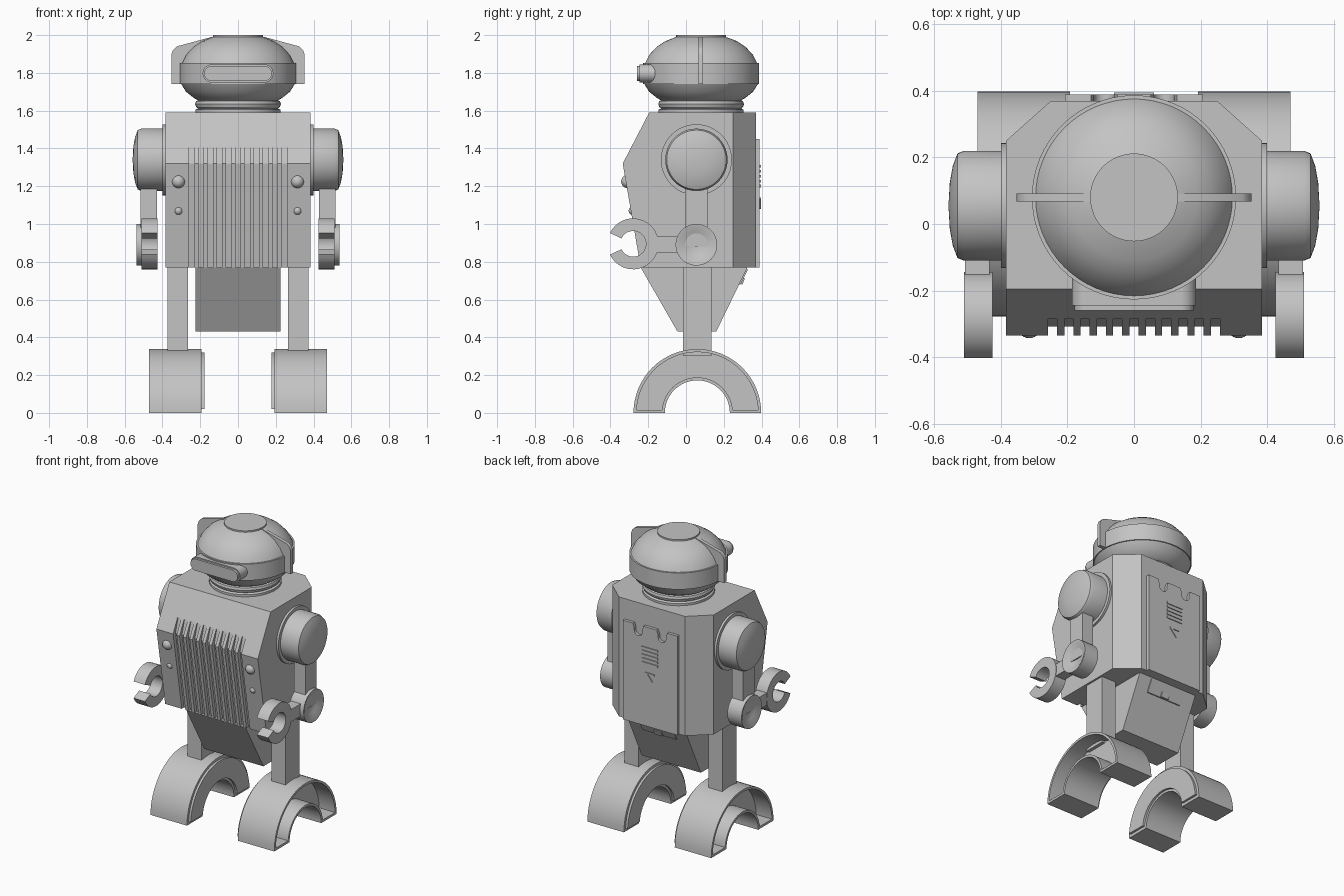
import bpy, bmesh
from math import sin, cos, pi, radians
from mathutils import Vector

cube = bpy.data.objects.get("Cube")
if cube:
    bpy.data.objects.remove(cube, do_unlink=True)

grey = bpy.data.materials.new("plain_grey")
grey.use_nodes = True
grey.diffuse_color = (0.55, 0.55, 0.55, 1)
grey.node_tree.nodes["Principled BSDF"].inputs["Base Color"].default_value = (0.55, 0.55, 0.55, 1)


def finish(name, bm, mirror=False, smooth=True):
    """Turn a bmesh into a named object, optionally mirrored across x."""
    bmesh.ops.recalc_face_normals(bm, faces=bm.faces)
    mesh = bpy.data.meshes.new(name)
    bm.to_mesh(mesh)
    bm.free()
    mesh.materials.append(grey)
    obj = bpy.data.objects.new(name, mesh)
    bpy.context.collection.objects.link(obj)
    if smooth:
        bpy.ops.object.select_all(action='DESELECT')
        obj.select_set(True)
        bpy.context.view_layer.objects.active = obj
        bpy.ops.object.shade_smooth_by_angle(angle=radians(30))
    if mirror:
        obj.modifiers.new("mirror", 'MIRROR').use_mirror_merge = False
    return obj


def add_prism(bm, axis, outline, lo, hi):
    """Extrude an outline: (y, z) points along x, or (x, z) points along y."""
    def place(p, d):
        return (d, p[0], p[1]) if axis == 'x' else (p[0], d, p[1])
    near = [bm.verts.new(place(p, lo)) for p in outline]
    far = [bm.verts.new(place(p, hi)) for p in outline]
    bm.faces.new(near)
    end = bm.faces.new(far)
    n = len(outline)
    for i in range(n):
        j = (i + 1) % n
        bm.faces.new((near[i], near[j], far[j], far[i]))
    return end


def prism(name, axis, outline, lo, hi, mirror=False):
    bm = bmesh.new()
    add_prism(bm, axis, outline, lo, hi)
    return finish(name, bm, mirror)


def rect(a0, a1, b0, b1):
    return [(a0, b0), (a1, b0), (a1, b1), (a0, b1)]


def arc(ca, cb, r, a0, a1, n=24):
    angles = [radians(a0 + (a1 - a0) * i / n) for i in range(n + 1)]
    return [(ca + r * cos(a), cb + r * sin(a)) for a in angles]


def band(ca, cb, r_in, r_out, a0, a1, n=32):
    return arc(ca, cb, r_out, a0, a1, n) + arc(ca, cb, r_in, a1, a0, n)


def lathe(name, axis, profile, centre, mirror=False, n=48):
    """Revolve (radius, height) points around the x or z axis through a centre."""
    bm = bmesh.new()
    rings = []
    for r, h in profile:
        ring = []
        for i in range(n):
            u, v = r * cos(2 * pi * i / n), r * sin(2 * pi * i / n)
            p = (h, u, v) if axis == 'x' else (u, v, h)
            ring.append(bm.verts.new(Vector(p) + Vector(centre)))
        rings.append(ring)
    for a, b in zip(rings, rings[1:]):
        for i in range(n):
            j = (i + 1) % n
            bm.faces.new((a[i], a[j], b[j], b[i]))
    bmesh.ops.remove_doubles(bm, verts=bm.verts, dist=1e-5)
    return finish(name, bm, mirror)


# Torso: side profile with the two rear corners sliced off
bm = bmesh.new()
add_prism(bm, 'x', [(-.195, 1.59), (-.335, 1.32), (-.24, .77), (.37, .77), (.37, 1.59)], -.385, .385)
for s in (-1, 1):
    cut = bmesh.ops.bisect_plane(bm, geom=bm.verts[:] + bm.edges[:] + bm.faces[:],
                                 plane_co=(s * .385, .25, 0), plane_no=(s * .12, .135, 0), clear_outer=True)
    edges = [e for e in cut['geom_cut'] if isinstance(e, bmesh.types.BMEdge)]
    bmesh.ops.edgeloop_fill(bm, edges=edges)
torso = finish("torso", bm, smooth=False)

# Chest grille: eleven slots cut into the front
bm = bmesh.new()
for i in range(11):
    x = (i - 5) * .049
    add_prism(bm, 'x', [(-.28, 1.415), (-.308, 1.32), (-.205, .7), (-.45, .7), (-.45, 1.415)], x - .0135, x + .0135)
slots = finish("grille_cutter", bm, smooth=False)
slots.hide_render = True
slots.hide_set(True)
slots.display_type = 'WIRE'
grille = torso.modifiers.new("grille", 'BOOLEAN')
grille.operation = 'DIFFERENCE'
grille.solver = 'EXACT'
grille.object = slots

# Chest rivets
for name, z, r in (("large_rivets", 1.225, .035), ("small_rivets", 1.07, .022)):
    bm = bmesh.new()
    bmesh.ops.create_uvsphere(bm, u_segments=24, v_segments=12, radius=r)
    bmesh.ops.translate(bm, verts=bm.verts, vec=(.315, -.335 + .173 * (1.32 - z) + .01, z))
    finish(name, bm, mirror=True)

# Rear hatch with two notches, vent bars and a pointer
hatch = [(-.207, .77), (.207, .77), (.207, 1.45)]
for x in (.09, -.09):
    hatch += [(x + .04, 1.45), (x + .03, 1.42)] + arc(x, 1.405, .03, 0, -180, 12) + [(x - .03, 1.42), (x - .04, 1.45)]
prism("rear_hatch", 'y', hatch + [(-.207, 1.45)], .36, .39)
bm = bmesh.new()
for i in range(5):
    z = 1.305 - i * .026
    add_prism(bm, 'y', rect(-.06, .06, z - .007, z + .007), .385, .396)
finish("vent_bars", bm)
prism("hatch_pointer", 'y', [(-.035, 1.14), (.035, 1.14), (.035, 1.13), (-.01, 1.08), (-.02, 1.085), (.015, 1.13), (-.035, 1.13)],
      .385, .396)

# Tapered hip block with a switch on its rear slope
prism("hip_block", 'x', [(-.24, .77), (-.045, .43), (.16, .43), (.325, .77)], -.225, .225)
prism("switch_plate", 'x', [(.32, .76), (.328, .76), (.289, .68), (.281, .68)], -.13, .13)
prism("switch_knob", 'x', [(.29, .715), (.312, .712), (.299, .68), (.275, .685)], -.03, .03)

# Neck and head
lathe("neck", 'z', [(0, 1.58), (.225, 1.58), (.225, 1.605), (.212, 1.612), (.222, 1.62), (.227, 1.635),
                    (.222, 1.65), (.2, 1.66), (0, 1.66)], (0, .08, 0), n=64)
lathe("head", 'z', [(0, 1.64), (.195, 1.645), (.235, 1.668), (.275, 1.7), (.3, 1.74), (.307, 1.74), (.307, 1.853),
                    (.296, 1.853), (.275, 1.895), (.235, 1.938), (.19, 1.968), (.132, 1.99), (.132, 2), (0, 2)],
      (0, .08, 0), n=64)
prism("head_fins", 'y', [(.1, 1.74), (.353, 1.74), (.353, 1.895), (.345, 1.92), (.325, 1.94), (.14, 1.99), (.1, 1.99)],
      .067, .091, mirror=True)


# Visor: rounded bar with a stepped front
def stadium(w, r):
    return arc(w, 1.797, r, -90, 90) + arc(-w, 1.797, r, 90, 270)


prism("visor", 'y', stadium(.139, .048), -.245, -.1)
prism("visor_lens", 'y', stadium(.139, .04), -.26, -.24)

# Shoulders
lathe("shoulder_flanges", 'x', [(0, .375), (.188, .375), (.188, .4), (0, .4)], (0, .055, 1.34), mirror=True)
lathe("shoulders", 'x', [(0, .38), (.165, .38), (.165, .512), (.157, .531), (.12, .545), (.07, .554), (0, .558)],
      (0, .055, 1.34), mirror=True)

# Arms, elbows and open claws
prism("arms", 'x', rect(-.005, .115, .88, 1.25), .43, .515, mirror=True)
lathe("elbows", 'x', [(0, .43), (.11, .43), (.11, .537), (.102, .537), (.06, .515), (0, .505)],
      (0, .055, .89), mirror=True)
prism("wrists", 'x', rect(-.165, -.03, .85, .935), .435, .508, mirror=True)
prism("claws", 'x', band(-.28, .895, .068, .135, -155, 155), .425, .511, mirror=True)

# Legs
prism("legs", 'x', rect(-.015, .135, .3, .78), .265, .372, mirror=True)

# Arched feet: hollow on the outer side, raised panel on the inner side
bm = bmesh.new()
side = add_prism(bm, 'x', band(.06, 0, .172, .338, 0, 180), .193, .47)
bmesh.ops.recalc_face_normals(bm, faces=bm.faces)
bmesh.ops.inset_region(bm, faces=[side], thickness=.016, use_even_offset=True)
pocket = bmesh.ops.extrude_discrete_faces(bm, faces=[side])['faces'][0]
bmesh.ops.translate(bm, verts=pocket.verts, vec=(-.12, 0, 0))
finish("feet", bm, mirror=True)
prism("foot_panels", 'x', [(y, max(z, .02)) for y, z in band(.06, 0, .188, .32, 0, 180)], .178, .2, mirror=True)
